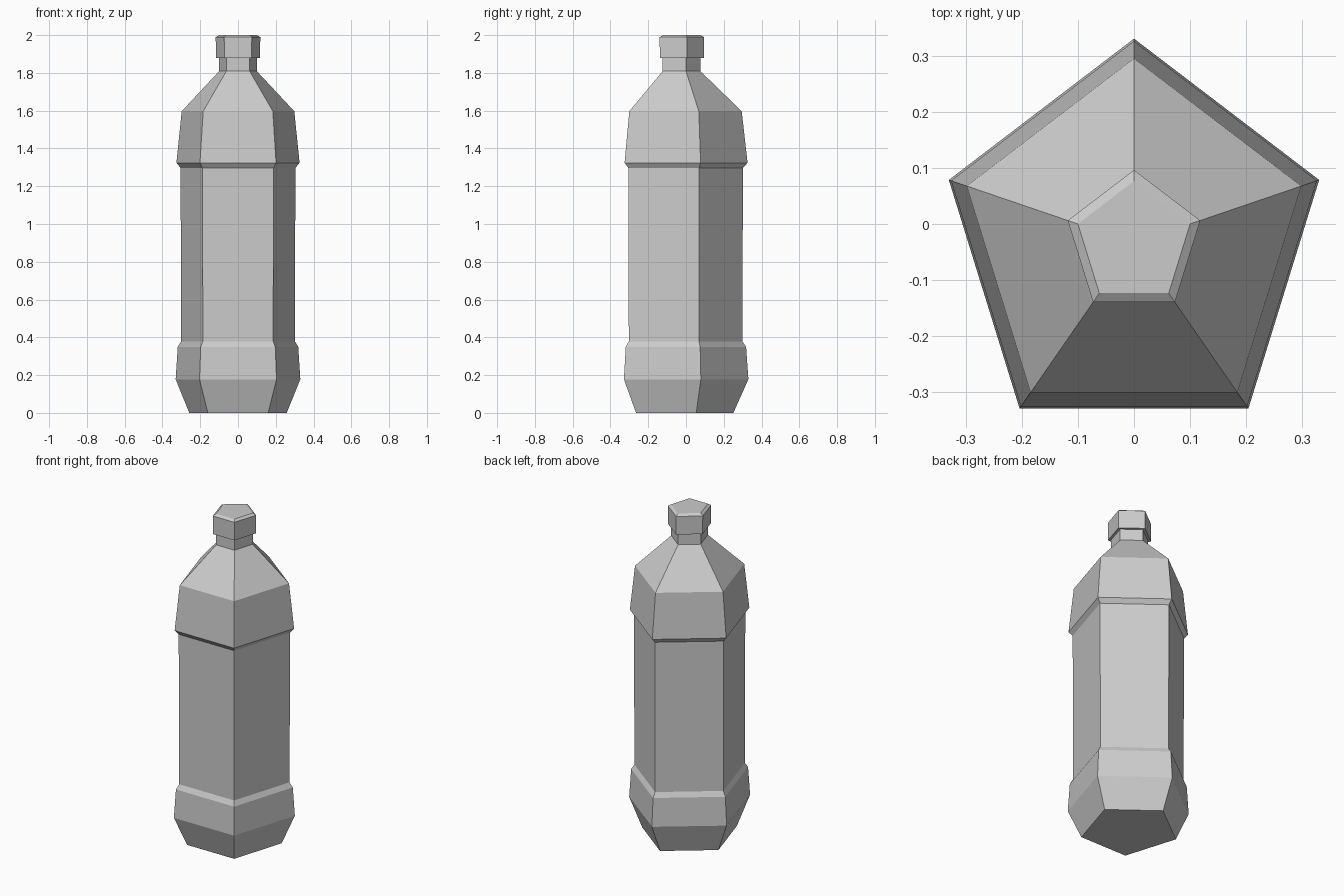
import bpy, bmesh, math

SIDES = 5
Y_CENTRE = -0.034
Y_STRETCH = 1.05
WIDEST = math.cos(math.radians(18))   # half width of a unit pentagon

if "Cube" in bpy.data.objects:
    bpy.data.objects.remove(bpy.data.objects["Cube"], do_unlink=True)

grey = bpy.data.materials.new("plain_grey")
grey.use_nodes = True
grey.diffuse_color = (0.6, 0.6, 0.6, 1)
grey.node_tree.nodes["Principled BSDF"].inputs["Base Color"].default_value = (0.6, 0.6, 0.6, 1)


def lathe(name, profile):
    """Closed five-sided solid from (half width, height) pairs, bottom to top."""
    bm = bmesh.new()
    rings = []
    for half_width, z in profile:
        r = half_width / WIDEST
        ring = []
        for i in range(SIDES):
            a = math.pi / 2 + math.tau * i / SIDES
            ring.append(bm.verts.new((r * math.cos(a), Y_CENTRE + Y_STRETCH * r * math.sin(a), z)))
        rings.append(ring)
    for low, high in zip(rings, rings[1:]):
        for i in range(SIDES):
            j = (i + 1) % SIDES
            bm.faces.new((low[i], low[j], high[j], high[i]))
    bm.faces.new(rings[0][::-1])
    bm.faces.new(rings[-1])
    bmesh.ops.recalc_face_normals(bm, faces=bm.faces)
    mesh = bpy.data.meshes.new(name)
    bm.to_mesh(mesh)
    bm.free()
    mesh.materials.append(grey)
    obj = bpy.data.objects.new(name, mesh)
    bpy.context.collection.objects.link(obj)
    return obj


# Bottle: tapered base, lower band, straight body, upper collar, shoulder, neck
lathe("bottle_body", [
    (0.258, 0), (0.33, 0.178), (0.319, 0.35), (0.301, 0.379),
    (0.304, 1.297), (0.326, 1.324), (0.298, 1.597), (0.1, 1.809), (0.1, 1.89),
])

# Screw cap with a bevelled top edge
lathe("bottle_cap", [(0.117, 1.878), (0.118, 1.989), (0.1, 2.0)])
